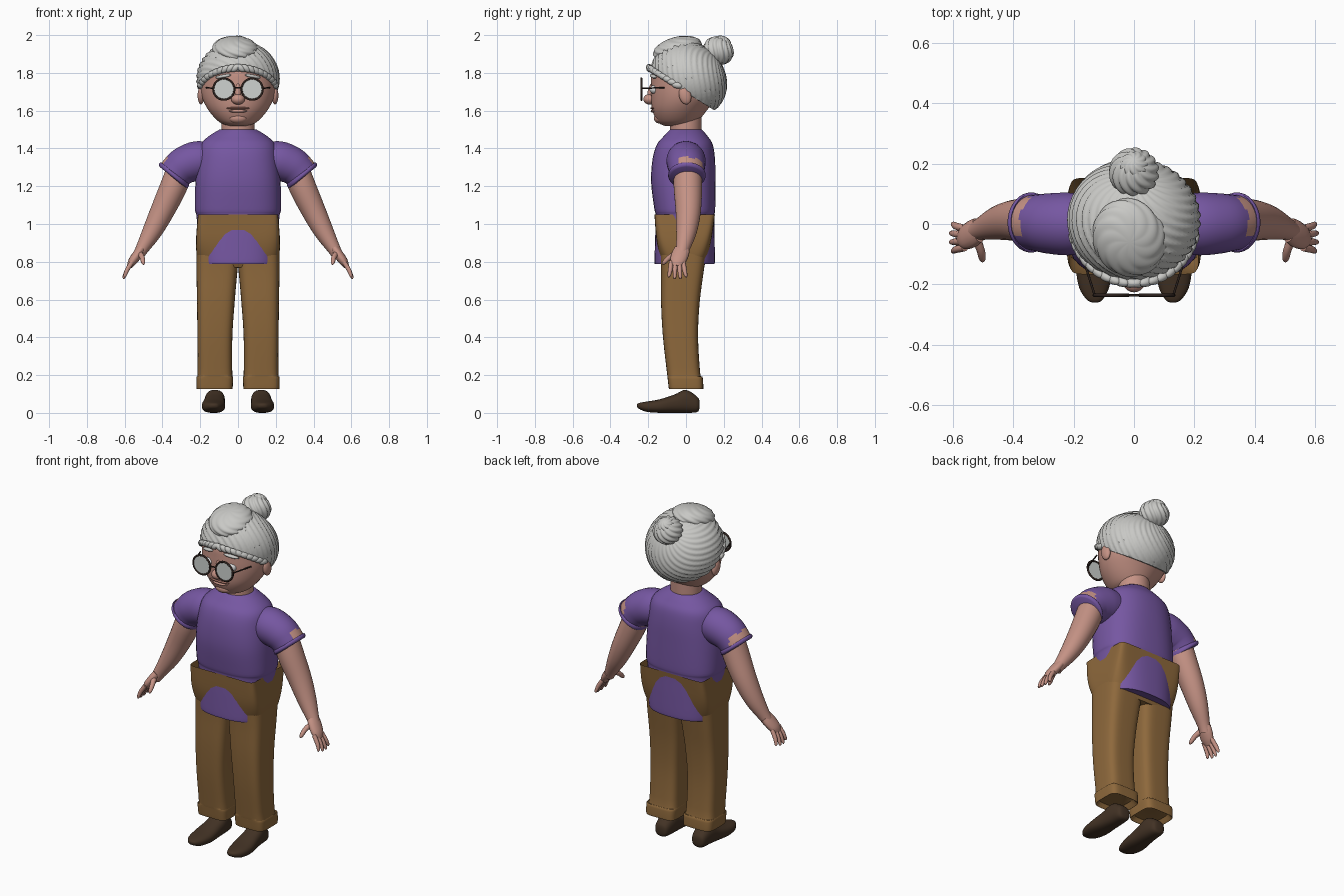
import bpy, bmesh, math
from mathutils import Vector, Matrix

if "Cube" in bpy.data.objects:
    bpy.data.objects.remove(bpy.data.objects["Cube"])

def material(name, c):
    m = bpy.data.materials.new(name)
    m.diffuse_color = (*c, 1)
    m.use_nodes = True
    m.node_tree.nodes["Principled BSDF"].inputs["Base Color"].default_value = m.diffuse_color
    return m

SKIN = material("skin", (0.56, 0.29, 0.235))
LIP = material("lip", (0.38, 0.17, 0.13))
PURPLE = material("purple cloth", (0.18, 0.095, 0.36))
BROWN = material("brown cloth", (0.27, 0.14, 0.045))
LEATHER = material("dark leather", (0.055, 0.032, 0.018))
HAIR = material("grey hair", (0.58, 0.58, 0.56))
FRAME = material("dark frame", (0.025, 0.015, 0.012))
LENS = material("pale lens", (0.62, 0.65, 0.63))
WHITE = material("eye white", (0.7, 0.7, 0.7))

def finish(name, bm, *mats, angle=50):
    bmesh.ops.recalc_face_normals(bm, faces=bm.faces)
    me = bpy.data.meshes.new(name)
    bm.to_mesh(me)
    bm.free()
    ob = bpy.data.objects.new(name, me)
    bpy.context.collection.objects.link(ob)
    for m in mats:
        me.materials.append(m)
    bpy.ops.object.select_all(action='DESELECT')
    ob.select_set(True)
    bpy.context.view_layer.objects.active = ob
    bpy.ops.object.shade_smooth_by_angle(angle=math.radians(angle))
    return ob

def spline(keys, sub):
    """Catmull-Rom interpolation of number tuples."""
    out = []
    for i in range(len(keys) - 1):
        p0, p1, p2, p3 = keys[max(i-1, 0)], keys[i], keys[i+1], keys[min(i+2, len(keys)-1)]
        for j in range(sub):
            t = j / sub
            out.append([0.5 * (2*b + (c-a)*t + (2*a-5*b+4*c-d)*t*t + (3*b-a-3*c+d)*t**3)
                        for a, b, c, d in zip(p0, p1, p2, p3)])
    return out + [list(keys[-1])]

def section(c, a, b, p, n):
    pts = []
    for i in range(n):
        t = 2 * math.pi * (i + 0.5) / n
        u, v = math.cos(t), math.sin(t)
        pts.append(c + a * math.copysign(abs(u)**(2/p), u) + b * math.copysign(abs(v)**(2/p), v))
    return pts

def loft(name, rings, *mats, caps=(True, True), rule=None, angle=50):
    bm = bmesh.new()
    vs = [[bm.verts.new(p) for p in r] for r in rings]
    n = len(vs[0])
    for k in range(len(vs) - 1):
        for i in range(n):
            j = (i + 1) % n
            f = bm.faces.new((vs[k][i], vs[k][j], vs[k+1][j], vs[k+1][i]))
            if rule:
                f.material_index = rule(k / (len(vs) - 1), i / n)
    if caps[0]:
        bm.faces.new(vs[0])
    if caps[1]:
        bm.faces.new(vs[-1])
    return finish(name, bm, *mats, angle=angle)

def stack(name, keys, mat, sub=5, n=40, s=1, **kw):
    """Horizontal sections: (z, x0, x1, y0, y1, squareness)."""
    rings = [section(Vector((s*(x0+x1)/2, (y0+y1)/2, z)), Vector((s*(x1-x0)/2, 0, 0)),
                     Vector((0, (y1-y0)/2, 0)), p, n)
             for z, x0, x1, y0, y1, p in spline(keys, sub)]
    return loft(name, rings, mat, **kw)

def tube(name, keys, *mats, sub=4, n=16, s=1, wide=1, **kw):
    """Sections along a path: (x, y, z, radius)."""
    pts = spline(keys, sub)
    ps = [Vector((s*q[0], q[1], q[2])) for q in pts]
    rings = []
    for i, q in enumerate(pts):
        t = (ps[min(i+1, len(ps)-1)] - ps[max(i-1, 0)]).normalized()
        a = t.cross(Vector((0, 1, 0))).normalized() * s
        rings.append(section(ps[i], a * q[3], a.cross(t).normalized() * s * q[3] * wide, 2, n))
    return loft(name, rings, *mats, **kw)

def ball(name, c, r, mat, rot=(0, 0, 0), seg=24, flutes=0, depth=0, twist=0, cut=None):
    """Ellipsoid, with optional strand grooves and a cutting plane."""
    bm = bmesh.new()
    bmesh.ops.create_uvsphere(bm, u_segments=seg, v_segments=max(12, seg//3), radius=1)
    for v in bm.verts:
        if flutes:
            ph = math.atan2(v.co.y, v.co.x) + twist * v.co.z
            v.co *= 1 - depth * (1 - abs(math.sin(flutes * ph / 2))) * (1 - v.co.z**4)
        v.co = Vector([a * b for a, b in zip(v.co, r)])
    m = Matrix.Translation(c)
    for a, ax in zip(rot, 'XYZ'):
        m = m @ Matrix.Rotation(math.radians(a), 4, ax)
    bm.transform(m)
    if cut:
        g = bm.verts[:] + bm.edges[:] + bm.faces[:]
        e = bmesh.ops.bisect_plane(bm, geom=g, plane_co=cut[0], plane_no=cut[1], clear_inner=True)
        bmesh.ops.holes_fill(bm, edges=[x for x in bm.edges if x.is_boundary])
    return finish(name, bm, mat)

# Head and neck
stack("neck", [(1.44, -.09, .09, -.085, .08, 2), (1.62, -.085, .085, -.085, .085, 2)], SKIN)
stack("head", [(1.52, -.05, .05, -.115, .03, 2), (1.54, -.10, .10, -.15, .06, 2),
               (1.60, -.155, .155, -.178, .11, 2), (1.67, -.19, .19, -.186, .16, 2),
               (1.75, -.20, .20, -.186, .18, 2), (1.82, -.19, .19, -.175, .18, 2),
               (1.89, -.12, .12, -.11, .12, 2)], SKIN)
ball("nose", (0, -.192, 1.66), (.036, .034, .028), SKIN)
ball("nose_bridge", (0, -.185, 1.70), (.016, .018, .05), SKIN, (-12, 0, 0))
ball("upper_lip", (0, -.174, 1.613), (.062, .014, .007), LIP)
ball("lower_lip", (0, -.170, 1.598), (.048, .017, .009), SKIN)
ball("chin", (0, -.14, 1.56), (.05, .03, .028), SKIN)

# Hair: cap with strands, front roll, hairline braid, back bun
ball("hair_cap", (0, .015, 1.77), (.222, .218, .187), HAIR, (-45, 0, 0), 144, 26, .05, 1.2,
     ((0, 0, 1.695), (0, .62, 1)))
ball("hair_roll", (-.015, -.045, 1.925), (.122, .135, .066), HAIR, (14, 0, 20), 96, 9, .05, 1.5)
ball("hair_bun", (0, .172, 1.918), (.084, .084, .074), HAIR, (-30, 0, 0), 96, 12, .12, .8)
ball("hair_bun_top", (0, .195, 1.958), (.05, .05, .036), HAIR, (-30, 0, 0), 72, 9, .12, 1)
for s in (1, -1):
    for i in range(10):
        t = (i + .5) / 10 * 1.35
        y = .012 - .208 * math.cos(t)
        ball("hairline_braid", (s * .208 * math.sin(t), y, 1.705 - .62 * y), (.03, .016, .017),
             HAIR, (0, s * 35, s * math.degrees(t)), 12)

# Spectacles
def rod(name, a, b, r, mat):
    tube(name, [(*a, r), (*b, r)], mat, sub=1, n=8)

rod("bridge", (-.022, -.236, 1.722), (.022, -.236, 1.722), .004, FRAME)
for s in (1, -1):
    cx = s * .075
    ring = [(Vector((math.cos(k*math.pi/16), 0, math.sin(k*math.pi/16)))) for k in range(33)]
    loft("spectacle_rim", [section(Vector((cx, -.236, 1.714)) + d * .056, d * .006,
                                   Vector((0, .006, 0)), 2, 8) for d in ring],
         FRAME, caps=(False, False))
    loft("lens", [section(Vector((cx, y, 1.714)), Vector((.054, 0, 0)), Vector((0, 0, .054)), 2, 32)
                  for y in (-.239, -.234)], LENS)
    rod("temple", (s*.130, -.236, 1.718), (s*.168, -.115, 1.722), .004, FRAME)
    ball("eye", (s*.072, -.163, 1.712), (.03, .03, .024), WHITE)
    ball("eyebrow", (s*.078, -.174, 1.782), (.045, .012, .009), HAIR, (0, s*10, s*18), 16)
    ball("ear", (s*.196, -.005, 1.68), (.018, .032, .048), SKIN, (15, 0, 0))

# Shirt
stack("shirt", [(.79, -.20, .20, -.163, .148, 2.6), (.80, -.208, .208, -.167, .153, 2.6),
                (.92, -.212, .212, -.164, .152, 2.6), (1.04, -.22, .22, -.160, .150, 2.6),
                (1.08, -.228, .228, -.168, .155, 2.6), (1.22, -.226, .226, -.185, .156, 2.5),
                (1.34, -.214, .214, -.178, .154, 2.4), (1.42, -.198, .198, -.155, .142, 2.3),
                (1.465, -.155, .155, -.118, .115, 2.1), (1.50, -.098, .098, -.085, .085, 2)], PURPLE)

# Trousers: hips open at the waist, two legs
stack("trouser_hips", [(.77, -.20, .20, -.115, .095, 4), (.83, -.218, .218, -.138, .115, 5),
                       (.92, -.222, .222, -.157, .135, 8), (1.05, -.212, .212, -.167, .153, 14)],
      BROWN, caps=(True, False), n=64)
for s in (1, -1):
    stack("trouser_leg", [(.155, .05, .20, -.08, .075, 4), (.128, .03, .215, -.088, .088, 5),
                          (.135, .028, .22, -.092, .092, 5), (.19, .026, .22, -.098, .088, 5),
                          (.205, .03, .214, -.10, .076, 4), (.40, .03, .215, -.122, .064, 4),
                          (.58, .018, .217, -.132, .072, 4), (.75, .003, .22, -.132, .094, 4),
                          (.86, -.01, .22, -.135, .11, 4)], BROWN, s=s, sub=4)

    # Shoes: sections from heel to toe (y, centre x, half width, bottom, top)
    shoe = spline([(.072, .122, .018, .03, .06), (.06, .122, .04, .004, .085), (.0, .122, .052, 0, .122),
                   (-.06, .125, .056, 0, .098), (-.14, .13, .062, 0, .072), (-.21, .132, .05, .006, .06),
                   (-.25, .130, .027, .022, .052), (-.26, .129, .008, .034, .044)], 4)
    loft("shoe", [section(Vector((s*x, y, (a+b)/2)), Vector((w, 0, 0)), Vector((0, 0, (b-a)/2)), 2.5, 24)
                  for y, x, w, a, b in shoe], LEATHER)

    # Sleeve with a bare patch near the cuff, and a rolled cuff
    tube("sleeve", [(.15, 0, 1.335, .095), (.215, 0, 1.335, .104), (.28, .002, 1.312, .10),
                    (.318, .004, 1.283, .094), (.345, .005, 1.252, .090)], PURPLE, SKIN, sub=5, n=32, s=s,
         rule=lambda k, i: int(.66 < k < .91 and (i < .13 + .2 * (k - .66) or i > .90) and not (k < .72 and i < .05)))
    tube("cuff", [(.331, .005, 1.268, .086), (.334, .005, 1.264, .097), (.343, .005, 1.254, .099),
                  (.348, .005, 1.248, .088)], PURPLE, sub=3, n=32, s=s)

    # Arm and hand
    tube("arm", [(.30, .01, 1.31, .07), (.34, .01, 1.20, .072), (.40, .012, 1.07, .064),
                 (.455, .002, .96, .052), (.51, -.018, .865, .034), (.53, -.027, .83, .03)],
         SKIN, s=s, n=24, wide=1.05)
    tube("palm", [(.515, -.02, .865, .024), (.535, -.032, .835, .026), (.56, -.045, .80, .023),
                  (.575, -.05, .775, .014)], SKIN, s=s, wide=1.75)
    for i in range(4):
        y, dy = -.078 + .021 * i, -.012 + .009 * i
        end = (.608 - .006 * abs(i - 1.5), y + dy, .712 + .008 * abs(i - 1.5))
        tube("finger", [(.56, y, .80, .0125), (.588, y + dy * .5, .755, .012), (*end, .008),
                        (end[0] + .003, end[1], end[2] - .005, .002)], SKIN, s=s, n=10)
    tube("thumb", [(.525, -.04, .85, .016), (.508, -.085, .825, .014), (.502, -.115, .797, .011),
                   (.501, -.124, .785, .003)], SKIN, s=s, n=10)
